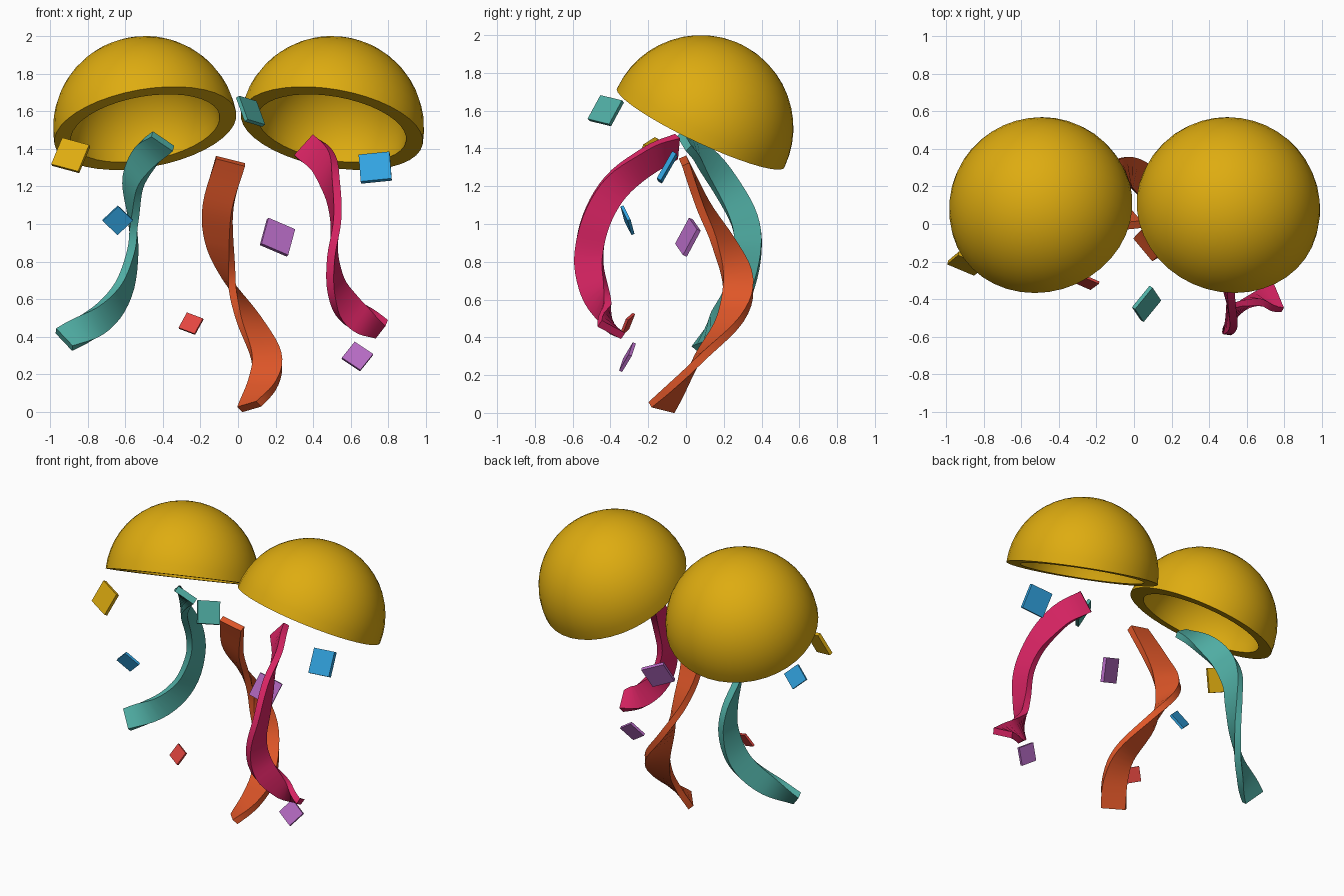
import bpy
import bmesh
import math
from mathutils import Vector, Matrix, Euler

cube = bpy.data.objects.get("Cube")
if cube:
    bpy.data.objects.remove(cube, do_unlink=True)


def material(name, rgb):
    """Flat material from display values 0-255, stored as linear."""
    lin = [((c / 255 + 0.055) / 1.055) ** 2.4 if c > 10 else c / 255 / 12.92 for c in rgb]
    mat = bpy.data.materials.new(name)
    mat.use_nodes = True
    mat.diffuse_color = (*lin, 1)
    mat.node_tree.nodes["Principled BSDF"].inputs["Base Color"].default_value = (*lin, 1)
    return mat


GOLD = material("gold", (222, 172, 16))
TEAL = material("teal", (80, 174, 164))
PINK = material("pink", (218, 36, 100))
ORANGE = material("orange", (222, 86, 40))
BLUE = material("blue", (50, 163, 224))
PURPLE = material("purple", (184, 108, 198))
RED = material("red", (226, 70, 64))


def finish(bm, name, mat, smooth=True):
    bmesh.ops.recalc_face_normals(bm, faces=bm.faces)
    mesh = bpy.data.meshes.new(name)
    bm.to_mesh(mesh)
    bm.free()
    mesh.materials.append(mat)
    obj = bpy.data.objects.new(name, mesh)
    bpy.context.collection.objects.link(obj)
    if smooth:
        bpy.ops.object.select_all(action="DESELECT")
        obj.select_set(True)
        bpy.context.view_layer.objects.active = obj
        bpy.ops.object.shade_smooth_by_angle(angle=math.radians(35))
    return obj


# Half shells: a thick hemisphere profile spun around its axis
def shell(name, x, lean):
    outer, inner, rings = 0.491, 0.401, 12
    arc = [math.pi / 2 * i / rings for i in range(rings + 1)]
    profile = [(outer * math.sin(a), outer * math.cos(a)) for a in arc]
    profile += [(inner * math.sin(a), inner * math.cos(a)) for a in reversed(arc)]
    bm = bmesh.new()
    verts = [bm.verts.new((r, 0, z)) for r, z in profile]
    edges = [bm.edges.new(pair) for pair in zip(verts, verts[1:])]
    bmesh.ops.spin(bm, geom=verts + edges, cent=(0, 0, 0), axis=(0, 0, 1),
                   angle=math.tau, steps=40, use_merge=True)
    bmesh.ops.remove_doubles(bm, verts=bm.verts, dist=0.0005)
    obj = finish(bm, name, GOLD)
    obj.location = (x, 0.078, 1.509)
    obj.rotation_euler = Euler((math.radians(-25), math.radians(lean), 0))


shell("right_half_shell", -0.493, -10)
shell("left_half_shell", 0.499, 10)


# Twisted streamers: a flat section swept along a path of (x, y, z, turn)
def spline(points, steps):
    pts = [Vector(p) for p in points]
    pts = [2 * pts[0] - pts[1]] + pts + [2 * pts[-1] - pts[-2]]
    out = []
    for a, b, c, d in zip(pts, pts[1:], pts[2:], pts[3:]):
        for i in range(steps):
            t = i / steps
            out.append(0.5 * (2 * b + (c - a) * t + (2 * a - 5 * b + 4 * c - d) * t ** 2
                              + (3 * b - a - 3 * c + d) * t ** 3))
    return out + [pts[-2]]


def streamer(name, mat, points, width, thick=0.042):
    path = spline(points, 5)
    bm = bmesh.new()
    rings = []
    for i, p in enumerate(path):
        before, after = path[max(i - 1, 0)], path[min(i + 1, len(path) - 1)]
        along = (after - before).to_3d().normalized()
        turn = math.radians(p[3])
        across = Vector((math.cos(turn), math.sin(turn), 0))
        across = (across - along * across.dot(along)).normalized()
        face = along.cross(across)
        rings.append([bm.verts.new(p.to_3d() + across * width / 2 * u + face * thick / 2 * v)
                      for u, v in ((-1, -1), (1, -1), (1, 1), (-1, 1))])
    for r, s in zip(rings, rings[1:]):
        for k in range(4):
            m = (k + 1) % 4
            bm.faces.new((r[k], r[m], s[m], s[k]))
    bm.faces.new(rings[0])
    bm.faces.new(rings[-1])
    finish(bm, name, mat)


streamer("orange_streamer", ORANGE, [
    (-.04, -.01, 1.335, 180), (-.105, .09, 1.1, 165), (-.1, .2, .9, 140), (-.045, .275, .7, 98),
    (.055, .235, .5, 50), (.15, .08, .3, 10), (.135, -.03, .16, -20), (.06, -.13, .028, -60)], .16)
streamer("teal_streamer", TEAL, [
    (-.4, -.01, 1.44, 165), (-.49, .09, 1.36, 145), (-.56, .2, 1.22, 120), (-.56, .31, 1.02, 95),
    (-.56, .325, .85, 82), (-.61, .28, .65, 60), (-.725, .19, .5, 35), (-.925, .08, .385, 5)], .145)
streamer("pink_streamer", PINK, [
    (.36, -.05, 1.41, 138), (.45, -.2, 1.335, 125), (.5, -.37, 1.2, 108), (.522, -.475, 1.02, 96),
    (.505, -.515, .82, 82), (.53, -.485, .65, 58), (.62, -.42, .52, 15), (.765, -.395, .44, -30)], .15)


# Confetti: thin square plates set by centre, facing and one edge in the x-z plane
def confetti(name, mat, centre, facing, edge, size):
    n = Vector(facing).normalized()
    u = Vector((edge[0], -(edge[0] * n.x + edge[1] * n.z) / n.y, edge[1])).normalized()
    v = n.cross(u)
    turn = Matrix((u, v, n)).transposed().to_4x4()
    bm = bmesh.new()
    bmesh.ops.create_cube(bm, size=1, matrix=Matrix.Translation(centre) @ turn
                          @ Matrix.Diagonal((size, size, size * 0.15, 1)))
    finish(bm, name, mat, smooth=False)


confetti("gold_confetti", GOLD, (-.89, -.21, 1.365), (-.25, -.85, .4), (26, -7), .16)
confetti("large_blue_confetti", BLUE, (.73, -.1, 1.3), (-.08, -.85, .48), (30, 3), .165)
confetti("small_blue_confetti", BLUE, (-.64, -.31, 1.02), (.1, -.9, -.35), (15, -14), .115)
confetti("teal_confetti", TEAL, (.067, -.425, 1.6), (.7, -.45, .5), (10, -3), .15)
confetti("large_purple_confetti", PURPLE, (.21, .01, .93), (.4, -.85, .35), (28, -12), .16)
confetti("small_purple_confetti", PURPLE, (.635, -.31, .295), (.1, -.88, .45), (18, -12), .12)
confetti("red_confetti", RED, (-.25, -.31, .47), (-.2, -.85, .45), (16, -6), .098)
